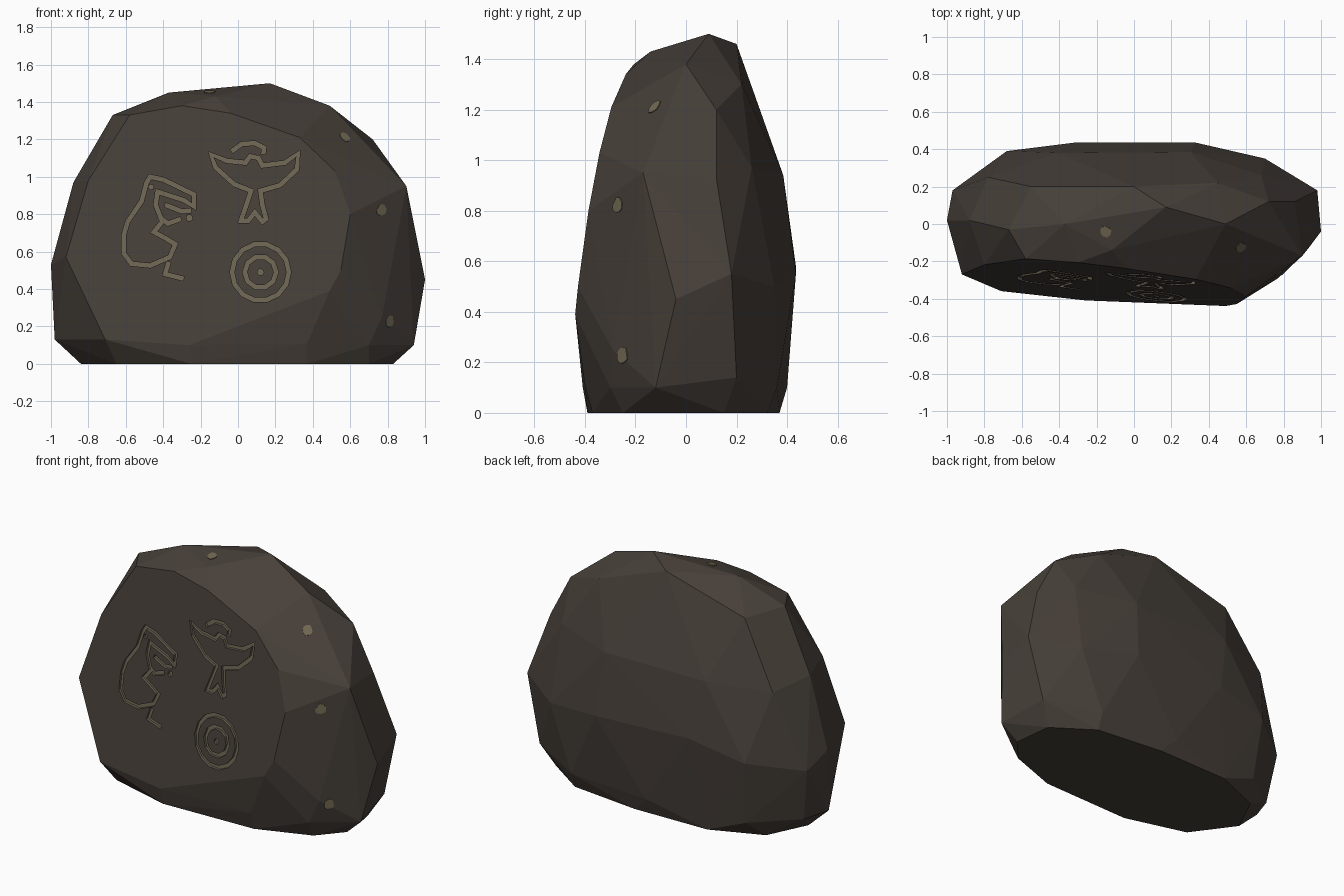
import bpy, bmesh, math, random
from mathutils import Vector
from mathutils.bvhtree import BVHTree

if "Cube" in bpy.data.objects:
    bpy.data.objects.remove(bpy.data.objects["Cube"])

random.seed(4)


def material(name, rgb):
    m = bpy.data.materials.new(name)
    m.diffuse_color = (*rgb, 1)
    m.use_nodes = True
    m.node_tree.nodes["Principled BSDF"].inputs["Base Color"].default_value = m.diffuse_color
    return m


ROCK = material("dark brown rock", (0.062, 0.050, 0.041))
PALE = material("pale carved stone", (0.150, 0.128, 0.085))
LICHEN = material("dull lichen", (0.165, 0.138, 0.085))


def face_y(x, z):
    """y of the flat, leaning front face."""
    return -0.45 - 0.10 * x + 0.155 * z


def add_object(name, bm, mats):
    bmesh.ops.recalc_face_normals(bm, faces=bm.faces[:])
    me = bpy.data.meshes.new(name)
    bm.to_mesh(me)
    bm.free()
    for m in mats:
        me.materials.append(m)
    ob = bpy.data.objects.new(name, me)
    bpy.context.collection.objects.link(ob)
    return ob


# boulder: convex hull of the flat front outline and the facet corners
FRONT = [(-.58, 1.33), (-.30, 1.38), (-.04, 1.34), (.33, 1.21), (.52, 1.03),
         (.60, .80), (.55, .50), (.49, .39), (.10, .24), (-.26, .10),
         (-.50, .14), (-.71, .13), (-.92, .57), (-.86, .74), (-.80, .98)]
SIDES = [(1, -.04, .45), (.94, -.12, .10), (.98, .18, .55), (.90, -.17, .95),
         (.86, .12, .93), (.72, .12, 1.20), (.49, 0, 1.38), (.77, -.29, .25),
         (.70, -.30, .10), (.37, -.40, .11),
         (-1, .02, .53), (-.98, -.02, .13), (-.97, .18, .45),
         (-.88, .02, .97), (-.67, -.03, 1.33)]
TOP_BACK = [(.17, .09, 1.50), (0, .20, 1.46), (-.37, 0, 1.45), (-.12, -.14, 1.43),
            (-.55, .20, 1.31), (.45, .22, 1.30), (.68, .26, .97),
            (.30, .385, .94), (-.40, .38, .94), (-.78, .25, .92),
            (-.68, .39, .50), (-.32, .435, .58), (.33, .435, .55), (.70, .35, .50),
            (-.65, .34, .10), (0, .40, .10), (.55, .36, .10), (.88, .20, .14),
            (-.92, .14, .12)]
BASE = [(-.84, -.02), (-.65, -.28), (-.25, -.39), (.37, -.37), (.70, -.25), (.83, -.10),
        (.80, .15), (.55, .32), (.10, .37), (-.40, .36), (-.72, .23)]

bm = bmesh.new()
corners = [(x, face_y(x, z), z) for x, z in FRONT] + SIDES + TOP_BACK
corners += [(x, y, 0) for x, y in BASE]
for c in corners:
    bm.verts.new(c)
hull = bmesh.ops.convex_hull(bm, input=bm.verts[:])
loose = [v for v in bm.verts if not v.link_faces]
bmesh.ops.delete(bm, geom=loose, context='VERTS')
bmesh.ops.dissolve_limit(bm, angle_limit=math.radians(1.0),
                         verts=bm.verts[:], edges=bm.edges[:])
tree = BVHTree.FromBMesh(bm)
boulder = add_object("boulder", bm, [ROCK, PALE])

# carvings: ribbon-shaped cutters following paths on the front face
WIDTH, DEPTH = 0.024, 0.016


def ribbon(path, closed):
    """Mitred left and right edges of a path."""
    pts = [Vector(p) for p in path]
    n = len(pts)
    left, right = [], []
    for i, p in enumerate(pts):
        a = pts[i - 1] if (closed or i) else None
        b = pts[(i + 1) % n] if (closed or i < n - 1) else None
        d1 = (p - a).normalized() if a is not None else (b - p).normalized()
        d2 = (b - p).normalized() if b is not None else d1
        n1, n2 = Vector((-d1.y, d1.x)), Vector((-d2.y, d2.x))
        m = n1 + n2
        m = m.normalized() if m.length > 0.1 else n1
        off = m * (WIDTH / 2 / max(m.dot(n1), 0.6))
        left.append(p + off)
        right.append(p - off)
    return left, right


def prism(outlines, faces):
    """Extrude flat polygons of (x, z) points through the front face."""
    b = bmesh.new()
    flat = [b.verts.new((p[0], face_y(*p) + DEPTH, p[1])) for p in outlines]
    fs = [b.faces.new([flat[i] for i in f]) for f in faces]
    ext = bmesh.ops.extrude_face_region(b, geom=fs)
    for v in ext["geom"]:
        if isinstance(v, bmesh.types.BMVert):
            v.co.y -= 0.05
    return b


def carve(b):
    cutter = add_object("carving_cutter", b, [])
    cutter.hide_render = True
    mod = boulder.modifiers.new("carving", 'BOOLEAN')
    mod.operation, mod.solver, mod.object = 'DIFFERENCE', 'EXACT', cutter
    bpy.context.view_layer.update()
    dg = bpy.context.evaluated_depsgraph_get()
    me = bpy.data.meshes.new_from_object(boulder.evaluated_get(dg))
    boulder.modifiers.clear()
    if len(me.polygons) > 20:
        boulder.data = me
    bpy.data.objects.remove(cutter)


def groove(path, closed=False):
    left, right = ribbon(path, closed)
    n = len(path)
    faces = [(i, (i + 1) % n, n + (i + 1) % n, n + i) for i in range(n if closed else n - 1)]
    carve(prism(left + right, faces))


def ring(x, z, r, n):
    return [(x + r * math.cos(math.tau * i / n), z + r * math.sin(math.tau * i / n))
            for i in range(n)]


def pit(x, z, r):
    carve(prism(ring(x, z, r, 7), [tuple(range(7))]))


# winged figure: body outline, head and beak
groove([(-.145, 1.12), (-.12, 1.05), (-.02, .96), (.07, .925), (.045, .85), (.015, .765),
        (.055, .765), (.09, .81), (.13, .76), (.15, .775), (.13, .85), (.12, .925),
        (.225, .955), (.315, 1.04), (.322, 1.125), (.25, 1.075), (.13, 1.06),
        (.11, 1.10), (.065, 1.11), (.04, 1.075), (-.06, 1.085)], True)
groove([(-.035, 1.135), (.02, 1.175), (.09, 1.18), (.14, 1.155), (.135, 1.12)])

# crouching figure: outline, arm, hand, foot and eye
groove([(-.47, 1.0), (-.40, .985), (-.235, .905), (-.235, .84), (-.29, .875), (-.43, .92),
        (-.44, .85), (-.405, .76), (-.45, .705), (-.385, .67), (-.335, .64),
        (-.365, .57), (-.47, .525), (-.57, .535), (-.61, .59), (-.61, .69),
        (-.59, .76), (-.515, .87), (-.49, .965)], True)
groove([(-.42, .785), (-.375, .75), (-.305, .775)])
groove([(-.39, .85), (-.30, .815), (-.25, .82)])
groove([(-.37, .545), (-.39, .48), (-.29, .455)])
pit(-.26, .78, .018)
pit(-.465, .945, .014)

# target: two rings and a centre pit
groove(ring(.12, .49, .152, 14), True)
groove(ring(.12, .49, .084, 10), True)
pit(.12, .49, .018)

# groove floors and walls lie just behind the front face
for p in boulder.data.polygons:
    p.use_smooth = False
    c = p.center
    depth = c.y - face_y(c.x, c.z)
    inside = -.7 < c.x < .4 and .25 < c.z < 1.25
    p.material_index = 1 if inside and 0.003 < depth < 0.03 else 0

# lichen spots: thin irregular plates lying on the facets
for k, spot in enumerate([(-.155, -.04, 1.46), (.58, -.14, 1.23),
                          (.765, -.27, .82), (.81, -.25, .225)]):
    loc, nor, _, _ = tree.find_nearest(Vector(spot))
    if nor.dot(loc - Vector((0, 0, .7))) < 0:
        nor = -nor
    u = nor.orthogonal().normalized()
    w = nor.cross(u)
    b = bmesh.new()
    low = []
    for i in range(9):
        a = math.tau * i / 9
        r = random.uniform(.025, .037)
        low.append(b.verts.new(loc - nor * .002 + u * r * math.cos(a) + w * r * math.sin(a)))
    ext = bmesh.ops.extrude_face_region(b, geom=[b.faces.new(low)])
    for v in ext["geom"]:
        if isinstance(v, bmesh.types.BMVert):
            v.co += nor * .006
    add_object(f"lichen_spot_{k + 1}", b, [LICHEN])
